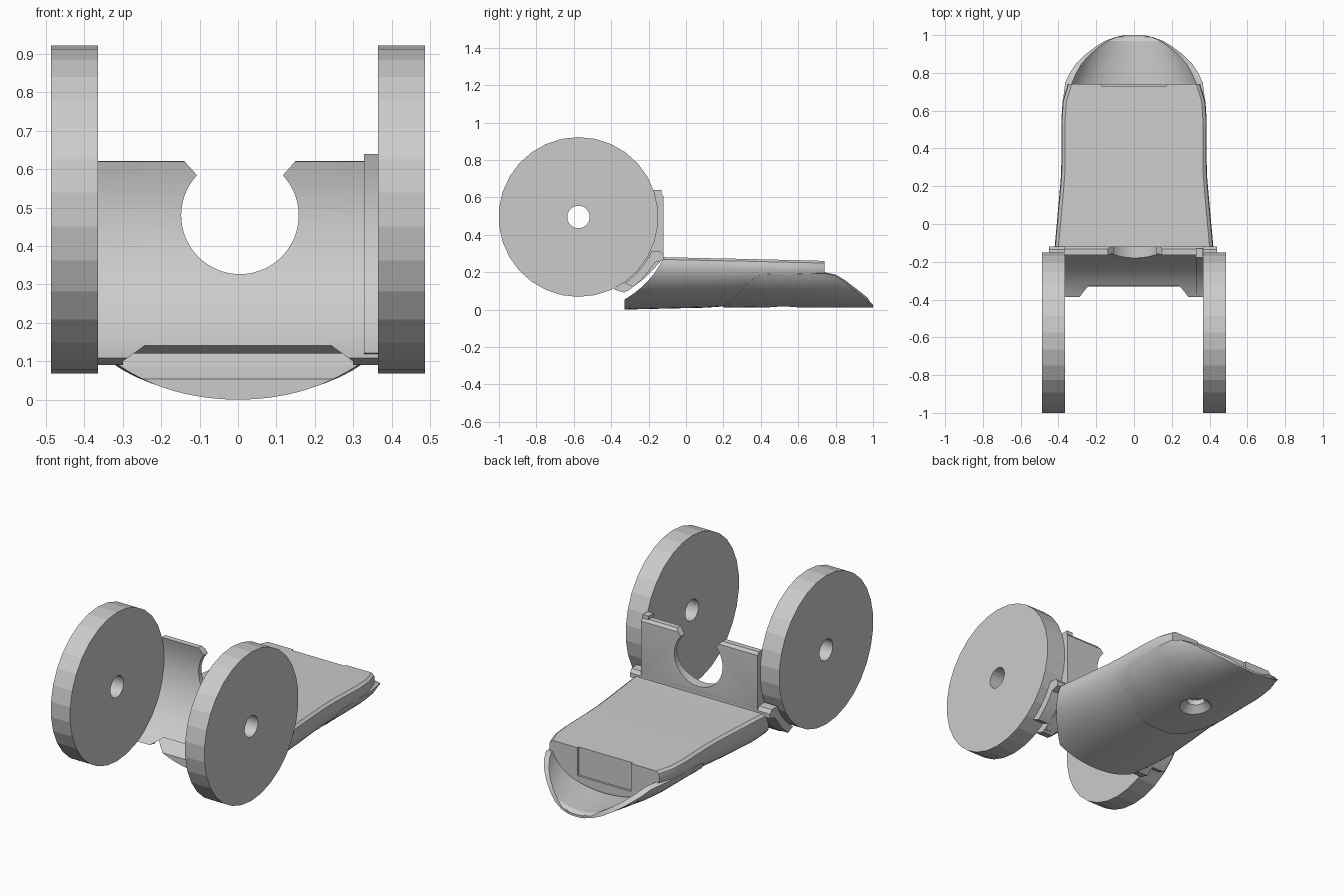
import bpy, bmesh
from math import sin, cos, acos, pi, radians

if "Cube" in bpy.data.objects:
    bpy.data.objects.remove(bpy.data.objects["Cube"])

AXLE_Y, AXLE_Z = -0.575, 0.495


def loft(name, rings, caps=True, smooth=True):
    """Skin a list of closed point rings; join last to first when uncapped."""
    bm = bmesh.new()
    vs = [[bm.verts.new(p) for p in ring] for ring in rings]
    n = len(rings[0])
    pairs = list(zip(vs, vs[1:]))
    if caps:
        bm.faces.new(vs[0])
        bm.faces.new(vs[-1])
    else:
        pairs.append((vs[-1], vs[0]))
    for a, b in pairs:
        for i in range(n):
            j = (i + 1) % n
            bm.faces.new((a[i], a[j], b[j], b[i]))
    bmesh.ops.recalc_face_normals(bm, faces=bm.faces)
    me = bpy.data.meshes.new(name)
    bm.to_mesh(me)
    bm.free()
    ob = bpy.data.objects.new(name, me)
    bpy.context.collection.objects.link(ob)
    if smooth:
        activate(ob)
        bpy.ops.object.shade_smooth_by_angle(angle=radians(30))
    return ob


def activate(ob):
    bpy.ops.object.select_all(action='DESELECT')
    ob.select_set(True)
    bpy.context.view_layer.objects.active = ob


def prism_x(name, yz, x0, x1, smooth=True):
    return loft(name, [[(x, y, z) for y, z in yz] for x in (x0, x1)], smooth=smooth)


def prism_y(name, xz, y0, y1):
    return loft(name, [[(x, y, z) for x, z in xz] for y in (y0, y1)], smooth=False)


def cut(ob, cutter, remove=True):
    m = ob.modifiers.new("cut", 'BOOLEAN')
    m.operation, m.object, m.solver = 'DIFFERENCE', cutter, 'EXACT'
    activate(ob)
    bpy.ops.object.modifier_apply(modifier=m.name)
    if remove:
        bpy.data.objects.remove(cutter)


def arc(r, a0, a1, n, cy=AXLE_Y, cz=AXLE_Z):
    angles = [radians(a0 + (a1 - a0) * i / n) for i in range(n + 1)]
    return [(cy + r * cos(a), cz + r * sin(a)) for a in angles]


# wheels: flat-sided discs with an axle hole
for side, label in ((-1, "left"), (1, "right")):
    rings = []
    for i in range(30):
        a = 2 * pi * (i + 0.5) / 30
        rings.append([(side * x, AXLE_Y + r * cos(a), AXLE_Z + r * sin(a))
                      for x, r in ((0.365, 0.06), (0.365, 0.427), (0.487, 0.427), (0.487, 0.06))])
    loft(label + "_wheel", rings, caps=False, smooth=False)

# body: flat top, rounded belly; rows are y, half width, top z, bottom z
BODY = [(-.33, .40, .283, .0), (-.12, .42, .28, .005), (.1, .40, .275, .01),
        (.25, .387, .272, .02), (.35, .384, .27, .03), (.55, .385, .265, .035),
        (.65, .378, .263, .04), (.74, .35, .26, .045)]
rings = []
for y, w, zt, zb in BODY:
    h = zt - zb - 0.035
    ring = [(w * sin(t), y, zb + h * (1 - cos(t)))
            for t in (-pi / 2 + pi * i / 28 for i in range(29))]
    ring += [(w - .004, y, zt - .012), (w - .02, y, zt),
             (-w + .02, y, zt), (-w + .004, y, zt - .012)]
    rings.append(ring)
body = loft("body", rings)
cut(body, prism_x("front_cutter", arc(0.505, 0, 354, 59), -1, 1, False))
cut(body, prism_y("recess_cutter", [(-.17, .1), (.17, .1), (.17, .3), (-.17, .3)], .728, .8))

# scoop shell under the tip; rows are y, half width, rim z
SHELL = [(.2, .392, .016), (.22, .392, .034), (.3, .392, .10), (.36, .392, .165),
         (.4, .39, .188), (.65, .388, .192), (.75, .375, .192), (.8, .355, .18),
         (.85, .34, .147), (.9, .32, .105), (.94, .305, .07), (.97, .30, .043),
         (.99, .30, .023), (1, .28, .014)]
rings = []
for y, w, rim in SHELL:
    zb, h = 0.01, 0.24
    te = acos(1 - (rim - zb) / h)
    th = 0.012 if y > .98 or y < .21 else 0.024
    ts = [-te + 2 * te * i / 24 for i in range(25)]
    outer = [(w * sin(t), y, zb + h * (1 - cos(t))) for t in ts]
    k = 1 - th / h
    inner = [(w * k * sin(t), y, zb + h * (1 - k * cos(t))) for t in reversed(ts)]
    rings.append(outer + inner)
shell = loft("scoop_shell", rings)

# countersunk hole in the underside
sink = loft("sink_cutter", [[(r * cos(2 * pi * i / 32), .52 + r * sin(2 * pi * i / 32), z)
                             for i in range(32)] for r, z in ((.105, -.005), (.05, .05), (.05, .08))],
            smooth=False)
cut(shell, sink, remove=False)
cut(body, sink)

# upright plate, concave toward the wheels
plate = prism_x("upright_plate",
                arc(0.43, 17, -64, 20) + [(-.33, .09), (-.27, .13), (-.22, .17), (-.165, .225),
                                          (-.125, .27), (-.12, .29), (-.12, .605), (-.132, .621)],
                -.37, .37)
notch = arc(0.153, 43, -223, 44, cy=.005, cz=.48) + [(-.14, .622), (-.14, .7), (.15, .7), (.15, .622)]
cut(plate, prism_y("notch_cutter", notch, -.3, 0))
cut(plate, prism_y("lower_cutter", [(-.3, .02), (-.3, .1), (-.23, .15),
                                    (.23, .15), (.3, .1), (.3, .02)], -.6, 0))

# edge rib on one side, and the lip that flares behind the wheels
prism_x("edge_rib", arc(0.423, 20, -62, 18) + [(-.31, .1), (-.22, .17), (-.15, .25),
                                               (-.13, .3), (-.13, .64)], .328, .366)
prism_x("flared_lip", arc(0.432, -25, -55, 8) + arc(0.475, -52, -31, 6)
        + [(-.12, .265), (-.12, .29), (-.135, .31)], -.45, .44)
